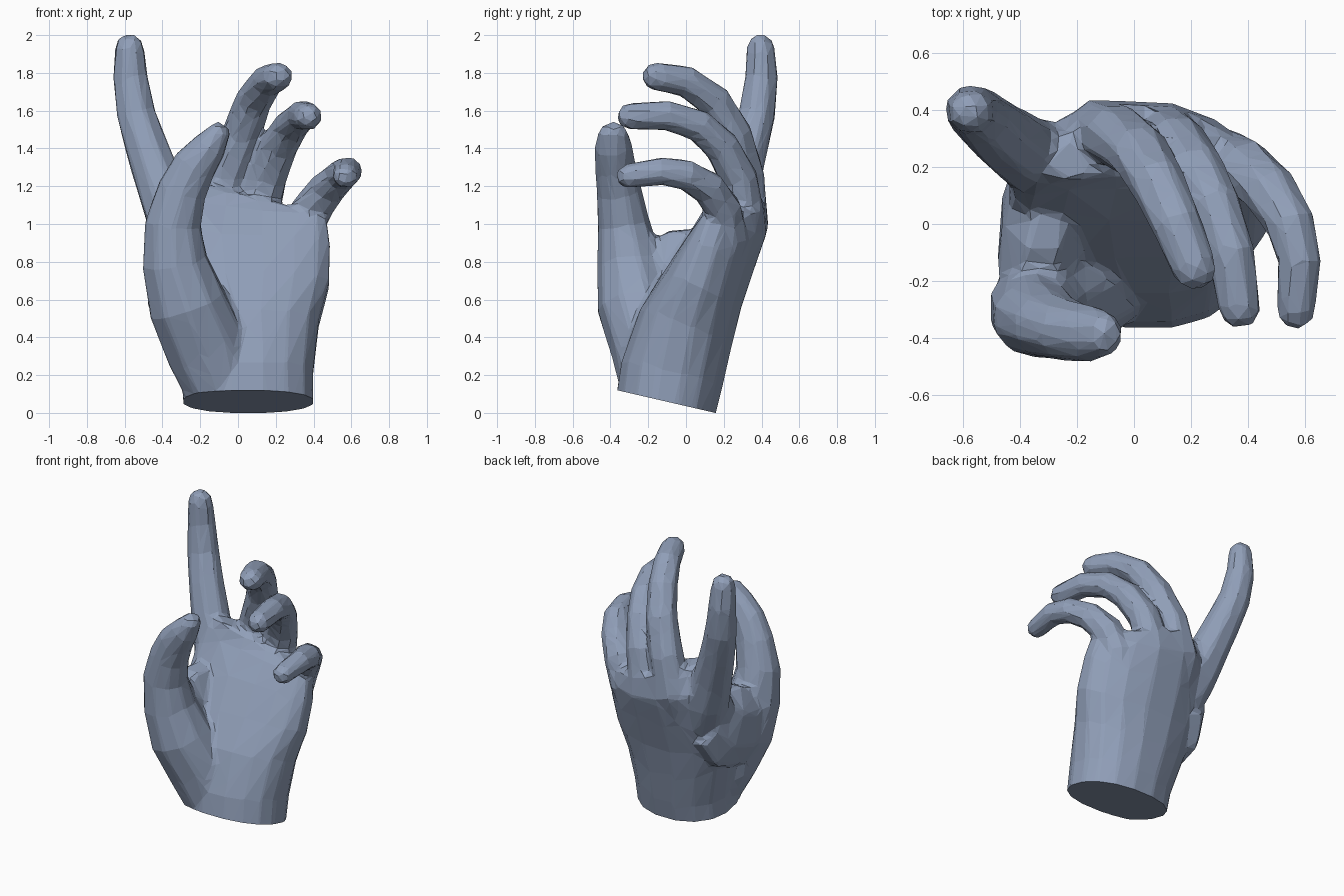
import bpy
import bmesh
import math
from mathutils import Vector

if "Cube" in bpy.data.objects:
    bpy.data.objects.remove(bpy.data.objects["Cube"], do_unlink=True)

skin = bpy.data.materials.new("slate blue skin")
COLOUR = (0.28, 0.345, 0.48, 1)
skin.use_nodes = True
skin.diffuse_color = COLOUR
skin.node_tree.nodes["Principled BSDF"].inputs["Base Color"].default_value = COLOUR


def loft(name, stations, sides=8, rounded=True, power=1.0, cup=0.0):
    """Skin a path of (position, half width, half depth) stations with rings."""
    pts = [Vector(s[0]) for s in stations]
    tangents = []
    for i in range(len(pts)):
        a, b = pts[max(i - 1, 0)], pts[min(i + 1, len(pts) - 1)]
        tangents.append((b - a).normalized())
    rings = [(p, t, s[1], s[2]) for p, t, s in zip(pts, tangents, stations)]
    if rounded:
        p, t, w, d = rings[-1]
        r = min(w, d)
        rings.append((p + t * r * 0.55, t, w * 0.85, d * 0.85))
        rings.append((p + t * r * 0.95, t, w * 0.45, d * 0.45))

    bm = bmesh.new()
    loops = []
    for i, (p, t, w, d) in enumerate(rings):
        side = (Vector((1, 0, 0)) - t * t.x).normalized()
        deep = t.cross(side)
        bend = cup * min(1, i / 5) ** 1.5
        loop = []
        for k in range(sides):
            a = math.tau * (k + 0.5) / sides
            c, s = math.cos(a), math.sin(a)
            c = math.copysign(abs(c) ** power, c)
            s = math.copysign(abs(s) ** power, s)
            co = p + side * c * w + deep * (s * d - bend * c * c)
            loop.append(bm.verts.new(co))
        loops.append(loop)
    for low, high in zip(loops, loops[1:]):
        for k in range(sides):
            n = (k + 1) % sides
            bm.faces.new((low[k], low[n], high[n], high[k]))
    bm.faces.new(loops[0][::-1])
    bm.faces.new(loops[-1])
    bmesh.ops.recalc_face_normals(bm, faces=bm.faces)
    mesh = bpy.data.meshes.new(name)
    bm.to_mesh(mesh)
    bm.free()
    mesh.materials.append(skin)
    obj = bpy.data.objects.new(name, mesh)
    bpy.context.collection.objects.link(obj)
    return obj


def finger(name, base_radius, tip_radius, path):
    """Evenly tapered finger along a bent path."""
    last = len(path) - 1
    stations = []
    for i, p in enumerate(path):
        r = base_radius + (tip_radius - base_radius) * i / last
        stations.append((p, r, r * 0.95))
    return loft(name, stations)


# Palm and wrist, cupped towards the front
hand = loft("hand", [
    ((0.06, -0.13, -0.08), 0.345, 0.265),
    ((0.05, -0.075, 0.20), 0.355, 0.28),
    ((0.03, 0.0, 0.45), 0.405, 0.265),
    ((0.03, 0.09, 0.65), 0.46, 0.23),
    ((0.025, 0.19, 0.85), 0.47, 0.20),
    ((0.03, 0.28, 1.02), 0.45, 0.17),
    ((0.06, 0.30, 1.13), 0.37, 0.125),
], sides=16, rounded=False, power=0.9, cup=0.12)

# Thumb with its broad mound running down into the wrist
thumb = loft("thumb", [
    ((-0.07, -0.11, -0.08), 0.19, 0.20),
    ((-0.09, -0.145, 0.14), 0.205, 0.205),
    ((-0.165, -0.195, 0.34), 0.225, 0.205),
    ((-0.27, -0.265, 0.58), 0.215, 0.21),
    ((-0.335, -0.30, 0.80), 0.18, 0.175),
    ((-0.345, -0.33, 1.00), 0.155, 0.14),
    ((-0.295, -0.355, 1.18), 0.135, 0.12),
    ((-0.23, -0.375, 1.31), 0.12, 0.108),
    ((-0.15, -0.385, 1.41), 0.095, 0.10),
    ((-0.11, -0.385, 1.47), 0.07, 0.085),
], sides=10)

# Web of skin between thumb and index finger
web = loft("thumb_web", [
    ((-0.32, -0.32, 0.69), 0.14, 0.27),
    ((-0.335, -0.12, 0.67), 0.155, 0.285),
    ((-0.32, 0.04, 0.72), 0.155, 0.30),
    ((-0.29, 0.15, 0.82), 0.14, 0.22),
], rounded=False)

# Four fingers, rooted inside the palm and running to the tip
parts = [thumb, web]
parts.append(finger("index_finger", 0.16, 0.084, [
    (-0.25, 0.165, 0.80), (-0.33, 0.225, 0.98), (-0.40, 0.265, 1.17),
    (-0.475, 0.32, 1.38), (-0.54, 0.375, 1.58), (-0.57, 0.40, 1.78),
    (-0.575, 0.395, 1.925)]))
parts.append(finger("middle_finger", 0.135, 0.085, [
    (-0.11, 0.235, 0.82), (-0.12, 0.325, 1.02), (-0.06, 0.31, 1.26),
    (0.02, 0.25, 1.48), (0.08, 0.15, 1.65), (0.15, 0.0, 1.755),
    (0.21, -0.15, 1.78)]))
parts.append(finger("ring_finger", 0.13, 0.08, [
    (0.08, 0.235, 0.82), (0.10, 0.315, 1.02), (0.15, 0.28, 1.24),
    (0.215, 0.19, 1.41), (0.28, 0.07, 1.52), (0.34, -0.10, 1.575),
    (0.37, -0.29, 1.57)]))
parts.append(finger("little_finger", 0.13, 0.073, [
    (0.28, 0.15, 0.76), (0.32, 0.225, 0.94), (0.39, 0.195, 1.08),
    (0.475, 0.12, 1.19), (0.55, 0.0, 1.26), (0.58, -0.13, 1.28),
    (0.57, -0.30, 1.255)]))

# Fuse every part, soften the joins, then facet the skin
for part in parts:
    union = hand.modifiers.new("join " + part.name, "BOOLEAN")
    union.operation = "UNION"
    union.solver = "EXACT"
    union.object = part
remesh = hand.modifiers.new("blend", "REMESH")
remesh.mode = "VOXEL"
remesh.voxel_size = 0.016
soften = hand.modifiers.new("soften", "SMOOTH")
soften.factor = 0.5
soften.iterations = 10
facets = hand.modifiers.new("facets", "DECIMATE")
facets.ratio = 0.03
bpy.context.view_layer.update()
graph = bpy.context.evaluated_depsgraph_get()
fused = bpy.data.meshes.new_from_object(hand.evaluated_get(graph))
hand.modifiers.clear()
hand.data = fused
for part in parts:
    bpy.data.objects.remove(part, do_unlink=True)

# Slice the wrist with a sloping flat cut
bm = bmesh.new()
bm.from_mesh(fused)
bmesh.ops.bisect_plane(bm, geom=bm.verts[:] + bm.edges[:] + bm.faces[:],
                       plane_co=(0, 0.155, 0), plane_no=(0, 0.12, 0.52),
                       clear_inner=True)
rim = [e for e in bm.edges if e.is_boundary]
bmesh.ops.holes_fill(bm, edges=rim, sides=0)
bmesh.ops.recalc_face_normals(bm, faces=bm.faces)
for face in bm.faces:
    face.smooth = False
bm.to_mesh(fused)
bm.free()
